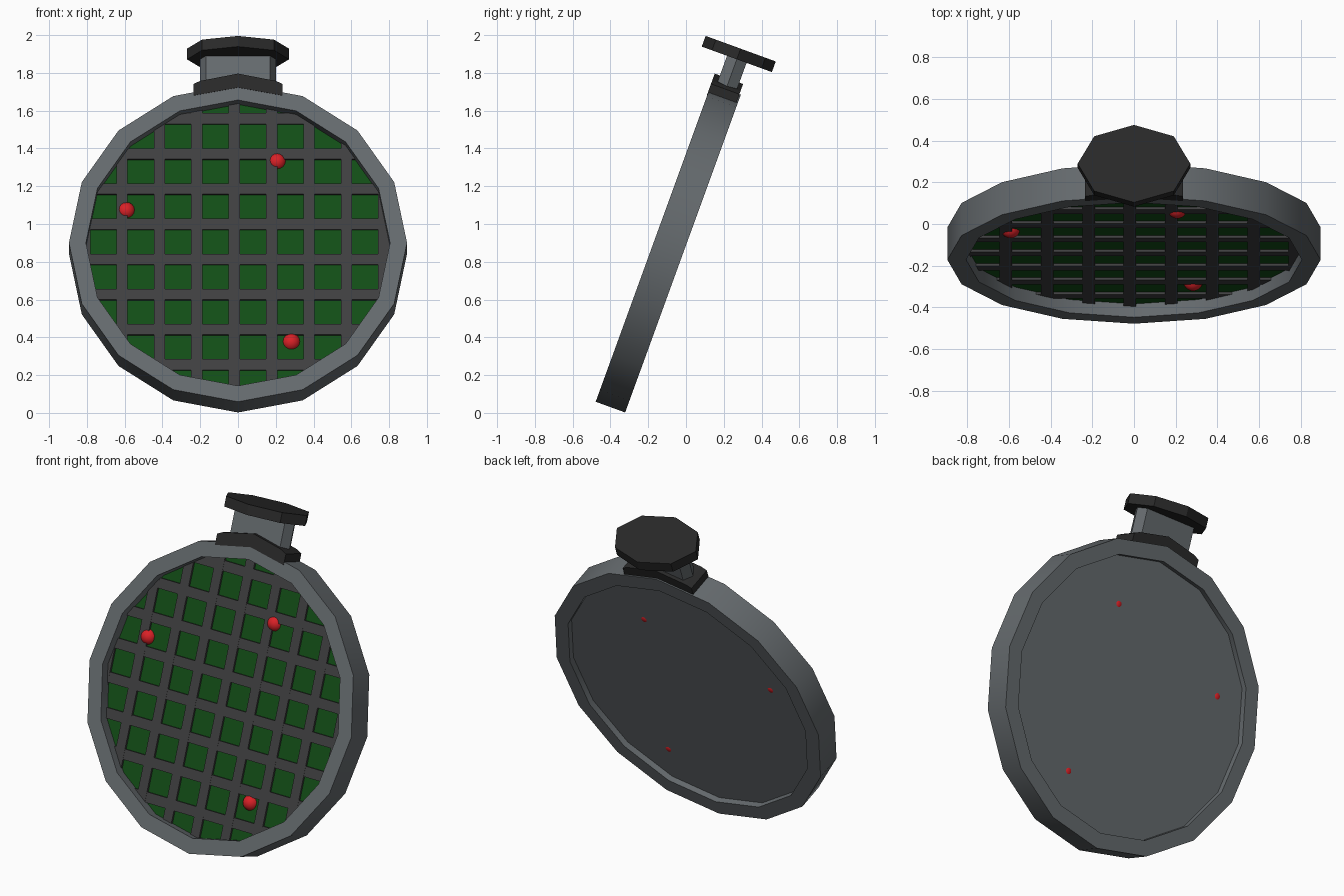
import bpy, bmesh, math
from mathutils import Matrix, Vector

if "Cube" in bpy.data.objects:
    bpy.data.objects.remove(bpy.data.objects["Cube"])

# Everything is modelled upright (front face at y = 0), then leaned back 20 degrees
LEAN = Matrix.Translation((0, -0.172, 0.9)) @ Matrix.Rotation(math.radians(-20), 4, 'X')


def material(name, rgb):
    m = bpy.data.materials.new(name)
    m.diffuse_color = (*rgb, 1)
    m.use_nodes = True
    m.node_tree.nodes["Principled BSDF"].inputs["Base Color"].default_value = m.diffuse_color
    return m


STEEL = material("steel", (0.13, 0.145, 0.155))
DARK = material("dark_metal", (0.022, 0.022, 0.022))
GRID = material("grid_grey", (0.05, 0.05, 0.052))
GREEN = material("screen_green", (0.006, 0.075, 0.008))
RED = material("marker_red", (0.7, 0.015, 0.02))


def finish(name, bm, mat, smooth=False):
    bmesh.ops.recalc_face_normals(bm, faces=bm.faces)
    bm.transform(LEAN)
    me = bpy.data.meshes.new(name)
    bm.to_mesh(me)
    bm.free()
    me.materials.append(mat)
    ob = bpy.data.objects.new(name, me)
    bpy.context.collection.objects.link(ob)
    if smooth:
        bpy.context.view_layer.objects.active = ob
        ob.select_set(True)
        bpy.ops.object.shade_smooth_by_angle(angle=math.radians(30))
        ob.select_set(False)
    return ob


def ngon(n, rx, ry):
    return [(rx * math.cos(2 * math.pi * i / n), ry * math.sin(2 * math.pi * i / n)) for i in range(n)]


def prism(bm, pts, a, b, place):
    """Extrude a 2D outline from a to b; place maps (u, v, t) to a point."""
    lo = [bm.verts.new(place(u, v, a)) for u, v in pts]
    hi = [bm.verts.new(place(u, v, b)) for u, v in pts]
    bm.faces.new(lo)
    bm.faces.new(hi[::-1])
    for i in range(len(pts)):
        j = (i + 1) % len(pts)
        bm.faces.new((lo[i], lo[j], hi[j], hi[i]))


def along_y(u, v, t):
    return (u, t, v)


def along_z(u, v, t):
    return (u, v + 0.082, t)


def part(name, pts, a, b, place, mat, smooth=False):
    bm = bmesh.new()
    prism(bm, pts, a, b, place)
    return finish(name, bm, mat, smooth)


# Sixteen-sided case ring
bm = bmesh.new()
loops = [[bm.verts.new((x, y, z)) for x, z in ngon(16, r, r)]
         for r, y in ((0.895, 0), (0.895, 0.166), (0.805, 0.166), (0.805, 0))]
for k in range(4):
    p, q = loops[k], loops[(k + 1) % 4]
    for i in range(16):
        j = (i + 1) % 16
        bm.faces.new((p[i], p[j], q[j], q[i]))
finish("case_ring", bm, STEEL, True)

# Green screen and back plate
disc = ngon(16, 0.82, 0.82)
part("screen", disc, 0.068, 0.1, along_y, GREEN)
part("back_plate", disc, 0.1, 0.129, along_y, STEEL)

# Grid bars, each cut to the chord of the case
bm = bmesh.new()
W, R = 0.03, 0.835
for k in range(-4, 5):
    c = -0.02 + 0.198 * k
    h = math.sqrt(R * R - c * c)
    prism(bm, [(c - W, -h), (c + W, -h), (c + W, h), (c - W, h)], 0.055, 0.075, along_y)
for k in range(-3, 5):
    c = -0.071 + 0.198 * k
    h = math.sqrt(R * R - c * c)
    prism(bm, [(-h, c - W), (h, c - W), (h, c + W), (-h, c + W)], 0.0555, 0.0745, along_y)
finish("screen_grid", bm, GRID)

# Red markers, large dome in front and a small tip through the back
bm = bmesh.new()
for x, z in ((0.207, 0.486), (-0.592, 0.21), (0.283, -0.53)):
    bmesh.ops.create_uvsphere(bm, u_segments=16, v_segments=10, radius=0.048,
                              matrix=Matrix.Translation((x, 0.085, z)) @ Matrix.Rotation(math.pi / 2, 4, 'X'))
finish("markers", bm, RED, True)

# Collar that follows the top of the ring
half = [(0.2, 0.912), (0.235, 0.895), (0.235, 0.83)]
collar = [(0, 0.953)] + half + [(0, 0.875)] + [(-x, z) for x, z in half[::-1]]
part("collar", collar, -0.002, 0.158, along_y, DARK)

# Neck and push button on top
neck = [(0.2, 0), (0.17, 0.055), (-0.17, 0.055), (-0.2, 0), (-0.17, -0.055), (0.17, -0.055)]
part("button_neck", neck, 0.88, 1.08, along_z, STEEL)
part("button_cap", ngon(8, 0.27, 0.1975), 1.064, 1.124, along_z, DARK)
